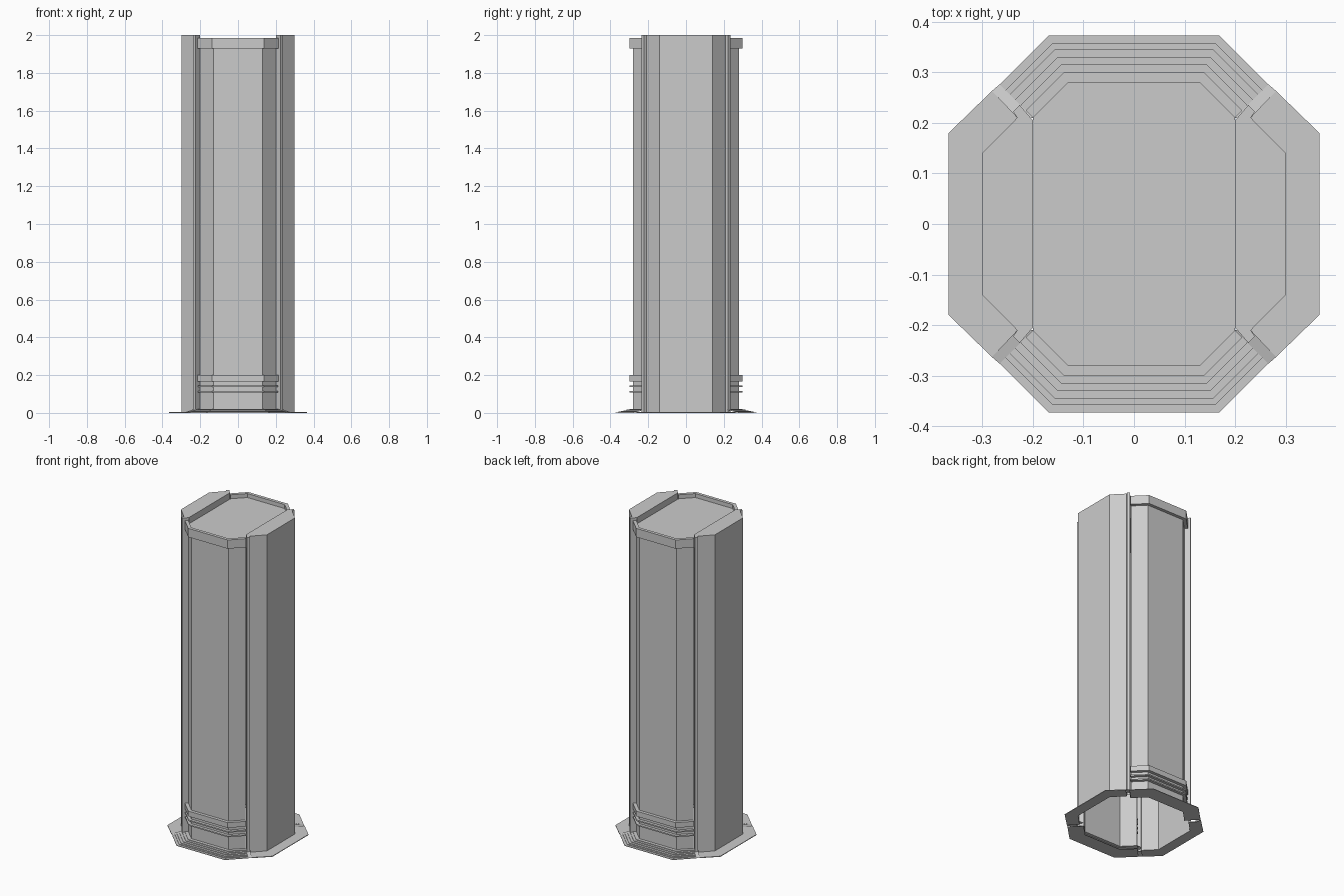
import bpy

if "Cube" in bpy.data.objects:
    bpy.data.objects.remove(bpy.data.objects["Cube"], do_unlink=True)

grey = bpy.data.materials.new("stone_grey")
grey.use_nodes = True
grey.diffuse_color = (0.6, 0.6, 0.6, 1)
grey.node_tree.nodes["Principled BSDF"].inputs["Base Color"].default_value = (0.6, 0.6, 0.6, 1)


def make(name, verts, faces):
    mesh = bpy.data.meshes.new(name)
    mesh.from_pydata(verts, [], faces)
    mesh.materials.append(grey)
    obj = bpy.data.objects.new(name, mesh)
    bpy.context.collection.objects.link(obj)
    return obj


def bay(d):
    """Plan of the front bay, pushed outward by d."""
    c, e = 0.13 + 0.414 * d, 0.707 * d
    return [(-0.2 - e, -0.21 - e), (-c, -0.28 - d), (c, -0.28 - d), (0.2 + e, -0.21 - e)]


def turned(points, s):
    """Half-turn about the vertical axis when s is -1."""
    return [(s * p[0], s * p[1], *p[2:]) for p in points]


def sweep(name, profile, s):
    """Sweep a profile of (offset, height) around a bay."""
    verts = [(x, y, z) for d, z in profile for x, y in bay(d)]
    faces = [(4 * r + i, 4 * r + i + 1, 4 * r + i + 5, 4 * r + i + 4)
             for r in range(len(profile) - 1) for i in range(3)]
    return make(name, turned(verts, s), faces)


def prism(name, plan, z0, z1, bottom=True):
    n = len(plan)
    verts = [(x, y, z) for z in (z0, z1) for x, y in plan]
    faces = [(i, (i + 1) % n, (i + 1) % n + n, i + n) for i in range(n)]
    faces.append(tuple(range(n, 2 * n)))
    if bottom:
        faces.append(tuple(reversed(range(n))))
    return make(name, verts, faces)


# Stepped plinth profile, from the inner underside to the foot of the wall
steps = [(0, 0), (0.093, 0)]
rings = [0.093, 0.077, 0.065, 0.05, 0.035, 0.02]
for k, d in enumerate(rings):
    z = 0.003 + 0.0035 * k
    steps += [(d, z), (rings[k + 1] if k + 1 < len(rings) else 0, z)]

for s, face, side in ((1, "front", "left"), (-1, "back", "right")):
    # Bay wall, with the open underside
    sweep(face + "_wall", [(0, 0.02), (0, 1.96)], s)
    sweep(face + "_plinth", steps, s)
    # Cap band and lower mouldings
    for part, z0, z1, d in (("cap_band", 1.93, 1.985, 0.02), ("upper_moulding", 0.167, 0.2, 0.02),
                            ("middle_moulding", 0.136, 0.144, 0.018),
                            ("lower_moulding", 0.107, 0.115, 0.018)):
        sweep(f"{face}_{part}", [(0, z0), (d, z0), (d, z1), (0, z1), (0, z0)], s)

    # Full-height side shell with a small lip at each edge
    half = [(0.2, -0.205), (0.226, -0.235), (0.239, -0.222), (0.231, -0.21), (0.3, -0.14)]
    plan = half + [(x, -y) for x, y in reversed(half)]
    n = len(plan)
    verts = turned([(x, y, z) for z in (0, 2) for x, y in plan], s)
    faces = [(i, i + 1, i + 1 + n, i + n) for i in range(n - 1)]
    make(side + "_shell", verts, faces + [tuple(range(n, 2 * n))])
    # Inner edge of the shell above the recessed top
    edge = [(0.2, y, z) for y, z in ((-0.205, 1.93), (0.205, 1.93), (0.205, 2), (-0.205, 2))]
    make(side + "_shell_inner_edge", turned(edge, s), [(3, 2, 1, 0)])

    # Flat foot plate beside the shell
    half = [(0.231, -0.21), (0.281, -0.263), (0.3665, -0.18)]
    plan = half + [(x, -y) for x, y in reversed(half)] + [(0.3, 0.14), (0.3, -0.14)]
    prism(side + "_foot_plate", turned(plan, s), 0, 0.004)

    # Sloping corner pieces between plinth and foot plate
    for m, word in ((1, "near"), (-1, "far")):
        slope = [(0.2, -0.21, 0.02), (0.266, -0.276, 0.003),
                 (0.281, -0.263, 0.003), (0.231, -0.21, 0.02)]
        corner = [(x, m * y, z) for x, y, z in slope]
        make(f"{side}_{word}_corner_slope", turned(corner, s),
             [(0, 1, 2, 3) if m == 1 else (3, 2, 1, 0)])

# Recessed top
top = bay(0) + turned(bay(0), -1)
make("recessed_top", [(x, y, 1.96) for x, y in top], [tuple(range(len(top)))])
